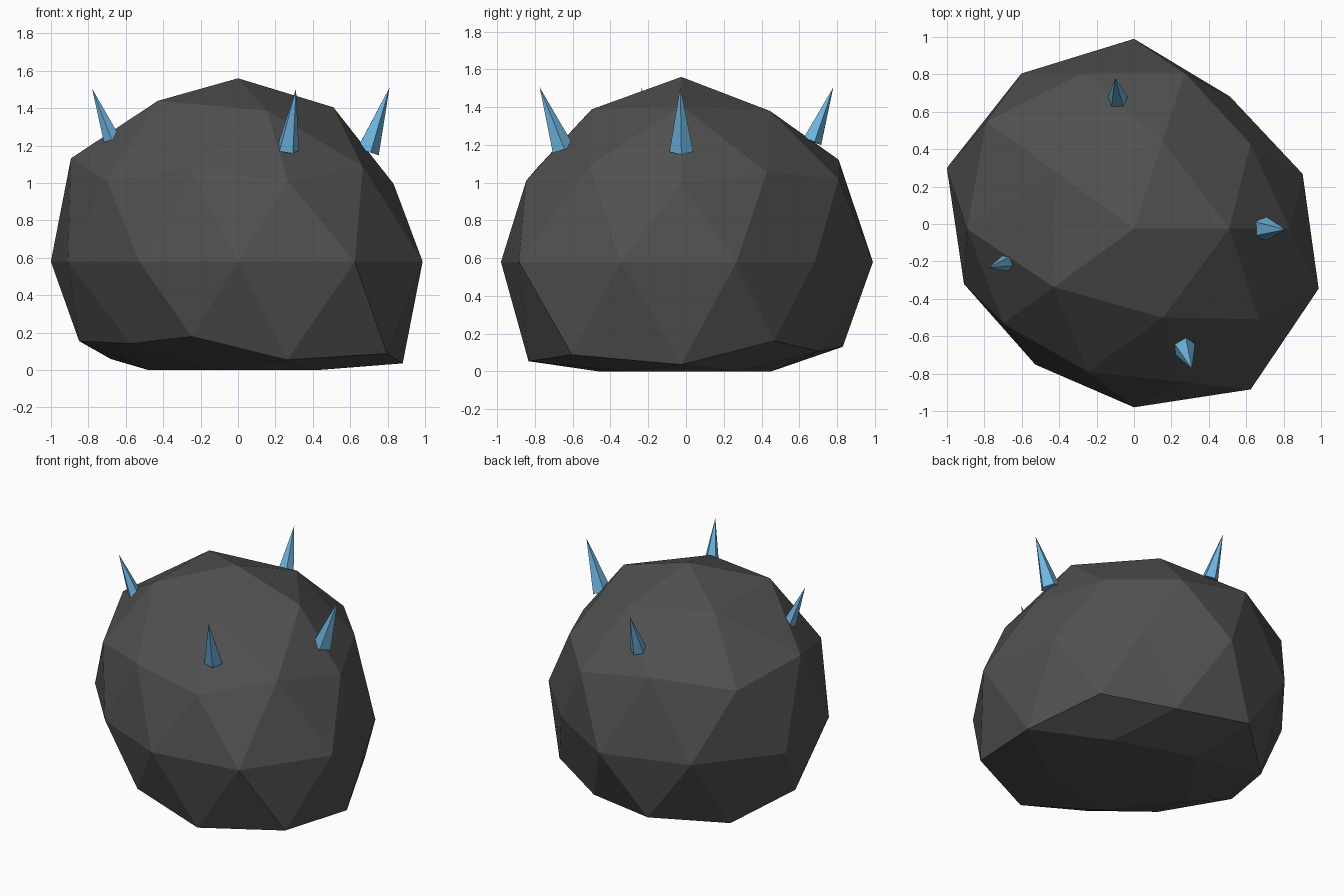
import bpy, bmesh, math
from mathutils import Vector, Matrix

if "Cube" in bpy.data.objects:
    bpy.data.objects.remove(bpy.data.objects["Cube"])


def material(name, rgb):
    m = bpy.data.materials.new(name)
    m.diffuse_color = (*rgb, 1)
    m.use_nodes = True
    m.node_tree.nodes["Principled BSDF"].inputs["Base Color"].default_value = m.diffuse_color
    return m


def finish(bm, name, mat):
    bmesh.ops.recalc_face_normals(bm, faces=bm.faces)
    me = bpy.data.meshes.new(name)
    bm.to_mesh(me)
    bm.free()
    me.materials.append(mat)
    ob = bpy.data.objects.new(name, me)
    bpy.context.collection.objects.link(ob)
    return ob


stone = material("dark stone", (0.08, 0.08, 0.08))
blue = material("crystal blue", (0.16, 0.46, 0.74))

# Boulder: faceted sphere, each ring of points pushed in or out, flat underside
# ring height: (first angle, radii around the ring)
rings = {
    1.0: (0, [0.98]),
    0.85: (-72, [0.95, 0.97, 0.94, 1.0, 1.01]),
    0.53: (-36, [0.97, 0.905, 1.03, 1.05, 0.945]),
    0.45: (-72, [0.965, 0.93, 0.98, 1.09, 0.965]),
    0.0: (-90, [0.955, 1.062, 1.038, 0.948, 0.873,
                1.015, 1.025, 1.052, 0.956, 0.898]),
    -0.45: (-36, [1.1, 0.935, 1.005, 0.95, 0.895]),
    -0.53: (-72, [1.0, 1.035, 0.9, 0.99, 0.835]),
    -0.85: (-36, [1.0, 0.95, 0.95, 0.91, 0.87]),
    -1.0: (0, [1.0]),
}
centre = Vector((0, -0.025, 0.58))
bm = bmesh.new()
bmesh.ops.create_icosphere(bm, subdivisions=2, radius=1)
for v in bm.verts:
    d = v.co.normalized()
    key = min(rings, key=lambda z: abs(z - d.z))
    start, radii = rings[key]
    n = len(radii)
    angle = math.degrees(math.atan2(d.y, d.x))
    r = radii[round((angle - start) * n / 360) % n]
    v.co = centre + d * r
    v.co.z = max(v.co.z, 0)
finish(bm, "boulder", stone)


# Spikes: five-sided cones; "facing" is the side one base corner points to
def spike(name, base, tip, radius, facing):
    base, tip = Vector(base), Vector(tip)
    axis = tip - base
    z = axis.normalized()
    x = Vector(facing)
    x = (x - z * x.dot(z)).normalized()
    y = z.cross(x)
    bm = bmesh.new()
    ring = [bm.verts.new(base + radius * (x * math.cos(a) + y * math.sin(a)))
            for a in (math.tau * i / 5 for i in range(5))]
    top = bm.verts.new(tip)
    bm.faces.new(ring)
    for i in range(5):
        bm.faces.new((ring[i], ring[(i + 1) % 5], top))
    finish(bm, name, blue)


spike("front_spike", (0.265, -0.655, 1.18), (0.31, -0.775, 1.505), 0.062, (0.1, 1, 0))
spike("right_spike", (0.69, -0.025, 1.17), (0.81, -0.03, 1.51), 0.066, (1, 0, 0))
spike("back_spike", (-0.088, 0.665, 1.22), (-0.1, 0.78, 1.505), 0.055, (0, 1, 0))
spike("left_spike", (-0.675, -0.205, 1.235), (-0.78, -0.235, 1.505), 0.047, (-1, -0.3, 0))
